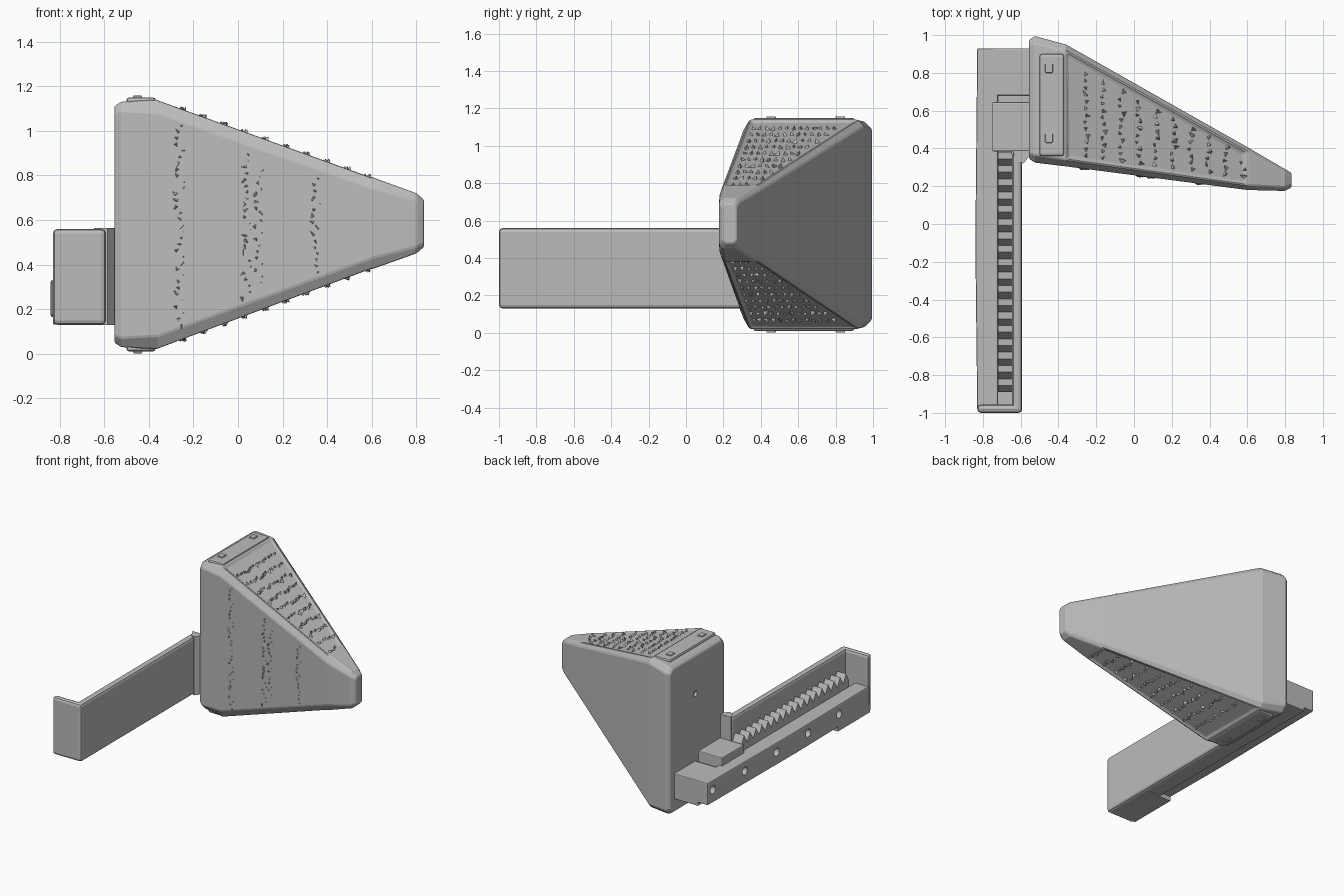
import bpy, bmesh, math, random
from mathutils import Matrix, Vector

random.seed(4)
old = bpy.data.objects.get("Cube")
if old:
    bpy.data.objects.remove(old, do_unlink=True)

grey = bpy.data.materials.new("plain grey")
grey.use_nodes = True
grey.diffuse_color = (0.5, 0.5, 0.5, 1)
grey.node_tree.nodes["Principled BSDF"].inputs["Base Color"].default_value = (0.5, 0.5, 0.5, 1)


def finish(name, bm, bevel=0, segments=2):
    bmesh.ops.recalc_face_normals(bm, faces=bm.faces)
    mesh = bpy.data.meshes.new(name)
    bm.to_mesh(mesh)
    bm.free()
    ob = bpy.data.objects.new(name, mesh)
    bpy.context.collection.objects.link(ob)
    mesh.materials.append(grey)
    if bevel:
        mod = ob.modifiers.new("soft edges", 'BEVEL')
        mod.width, mod.segments = bevel, segments
    return ob


def box(name, x, y, z, bevel=0.0):
    bm = bmesh.new()
    size = [b - a for a, b in (x, y, z)]
    mid = [(a + b) / 2 for a, b in (x, y, z)]
    bmesh.ops.create_cube(bm, size=1, matrix=Matrix.Translation(mid) @ Matrix.Diagonal((*size, 1)))
    return finish(name, bm, bevel)


def prism(name, points, offset, bevel=0):
    bm = bmesh.new()
    face = bm.faces.new([bm.verts.new(p) for p in points])
    moved = bmesh.ops.extrude_face_region(bm, geom=[face])["geom"]
    bmesh.ops.translate(bm, vec=offset, verts=[v for v in moved if isinstance(v, bmesh.types.BMVert)])
    return finish(name, bm, bevel)


def drill(target, places, radius, depth):
    bm = bmesh.new()
    for p in places:
        bmesh.ops.create_cone(bm, cap_ends=True, segments=16, radius1=radius, radius2=radius, depth=depth,
                              matrix=Matrix.Translation(p) @ Matrix.Rotation(math.pi / 2, 4, 'Y'))
    cutter = finish(target.name + "_cutter", bm)
    cutter.hide_render = True
    cutter.hide_set(True)
    cutter.display_type = 'WIRE'
    mod = target.modifiers.new("holes", 'BOOLEAN')
    mod.object, mod.solver = cutter, 'EXACT'


# Tapered head: chamfered rectangles lofted along x
# (x, y0, y1, z0, z1, chamfer, height of the front chamfer)
sections = [(-.555, .345, .975, .05, 1.11, .03, .03), (-.525, .325, .995, .03, 1.13, .04, .04),
            (-.36, .305, .95, .02, 1.14, .035, .06), (.60, .18, .407, .379, .793, .025, .05),
            (.80, .175, .29, .45, .72, .02, .03), (.835, .195, .27, .48, .69, .015, .015)]
bm = bmesh.new()
rings = []
for x, y0, y1, z0, z1, c, f in sections:
    outline = [(y0 + c, z0), (y1 - c, z0), (y1, z0 + c), (y1, z1 - c),
               (y1 - c, z1), (y0 + c, z1), (y0, z1 - f), (y0, z0 + f)]
    rings.append([bm.verts.new((x, y, z)) for y, z in outline])
bm.faces.new(rings[0])
bm.faces.new(rings[-1])
panels = {}
for k, (a, b) in enumerate(zip(rings, rings[1:])):
    for i in range(8):
        j = (i + 1) % 8
        f = bm.faces.new((a[i], a[j], b[j], b[i]))
        if k == 2:
            panels[i] = f
bmesh.ops.recalc_face_normals(bm, faces=bm.faces)
# Sunken textured panels above and below
bmesh.ops.inset_individual(bm, faces=[panels[0], panels[4]], thickness=.025, depth=-.012)
head = finish("tapered_head", bm, .006, 1)
drill(head, [(-.555, .68, .83)], .02, .04)


def span(x):
    t = (x + .36) / .96
    return [a + (b - a) * t for a, b in zip(sections[2][1:5], sections[3][1:5])]


# Rough spikes in rows on the panels
def spike(bm, place, normal, height):
    lean = Vector((random.uniform(-.5, .5), random.uniform(-.5, .5), random.uniform(-.5, .5)))
    turn = (Vector(normal) + lean).to_track_quat('Z', 'Y').to_matrix().to_4x4()
    bmesh.ops.create_cone(bm, cap_ends=True, segments=3, radius1=.02, radius2=0, depth=height,
                          matrix=Matrix.Translation(place) @ turn
                          @ Matrix.Rotation(random.uniform(0, 6), 4, 'Z'))


for name, side in (("upper_spikes", 1), ("lower_spikes", -1)):
    bm = bmesh.new()
    for row in range(10):
        x = -.25 + .092 * row
        y0, y1, z0, z1 = span(x)
        y = y0 + .07
        while y < y1 - .06:
            z = z1 - .008 if side > 0 else z0 + .008
            spike(bm, (x + random.uniform(-.012, .012), y, z), (.3, 0, side), .034)
            y += .036
    finish(name, bm)

bm = bmesh.new()
for x, margin in ((-.26, .07), (.04, .08), (.09, .13), (.35, .08)):
    y0, y1, z0, z1 = span(x)
    z = z0 + margin
    while z < z1 - margin:
        spike(bm, (x + random.uniform(-.022, .022), y0 + .002, z), (0, -1, 0), .016)
        z += .028
finish("front_spikes", bm)

# Raised bars with small clips on the thick base of the head
for name, z, clip in (("upper", (1.12, 1.15), (1.14, 1.158)), ("lower", (.01, .04), (.002, .02))):
    box(name + "_base_bar", (-.50, -.37), (.36, .90), z, .012)
    for label, y in (("front", .43), ("back", .80)):
        box(name + "_" + label + "_clip", (-.47, -.43), (y, y + .05), clip, .004)

# Long arm: tall wall, end wall, floor, foot and outer ledge
box("arm_wall", (-.645, -.592), (-1, .385), (.13, .56), .02)
box("arm_end_wall", (-.83, -.592), (-1, -.955), (.13, .56), .02)
box("arm_end_foot", (-.83, -.61), (-.98, -.60), (.132, .19))
box("arm_floor", (-.74, -.61), (-.97, .92), (.14, .20))
ledge = prism("arm_ledge", [(-.72, -.97, .165), (-.83, -.97, .165), (-.84, -.1, .165),
                            (-.83, .93, .165), (-.72, .93, .165)], (0, 0, .165), .008)
drill(ledge, [(-.84, .87 - .37 * i, .26) for i in range(5)], .03, .1)

# Toothed rack
teeth, start, pitch = 18, -.89, 1.27 / 18
profile = [(-.72, start, .17)]
for i in range(teeth):
    profile += [(-.72, start + pitch * i, .37), (-.72, start + pitch * (i + .5), .435)]
profile += [(-.72, start + pitch * teeth, .37), (-.72, start + pitch * teeth, .17)]
prism("toothed_rack", profile, (.075, 0, 0))

# Mounting blocks joining the arm to the head
prism("joint_flange", [(-.645, .39, .13), (-.615, .33, .13), (-.585, .32, .13),
                       (-.55, .365, .13), (-.55, .39, .13)], (0, 0, .435))
box("front_mount_block", (-.75, -.54), (.385, .645), (.14, .39), .006)
box("mount_gap", (-.74, -.54), (.64, .69), (.14, .31))
box("back_mount_block", (-.75, -.54), (.68, .93), (.14, .33), .006)
